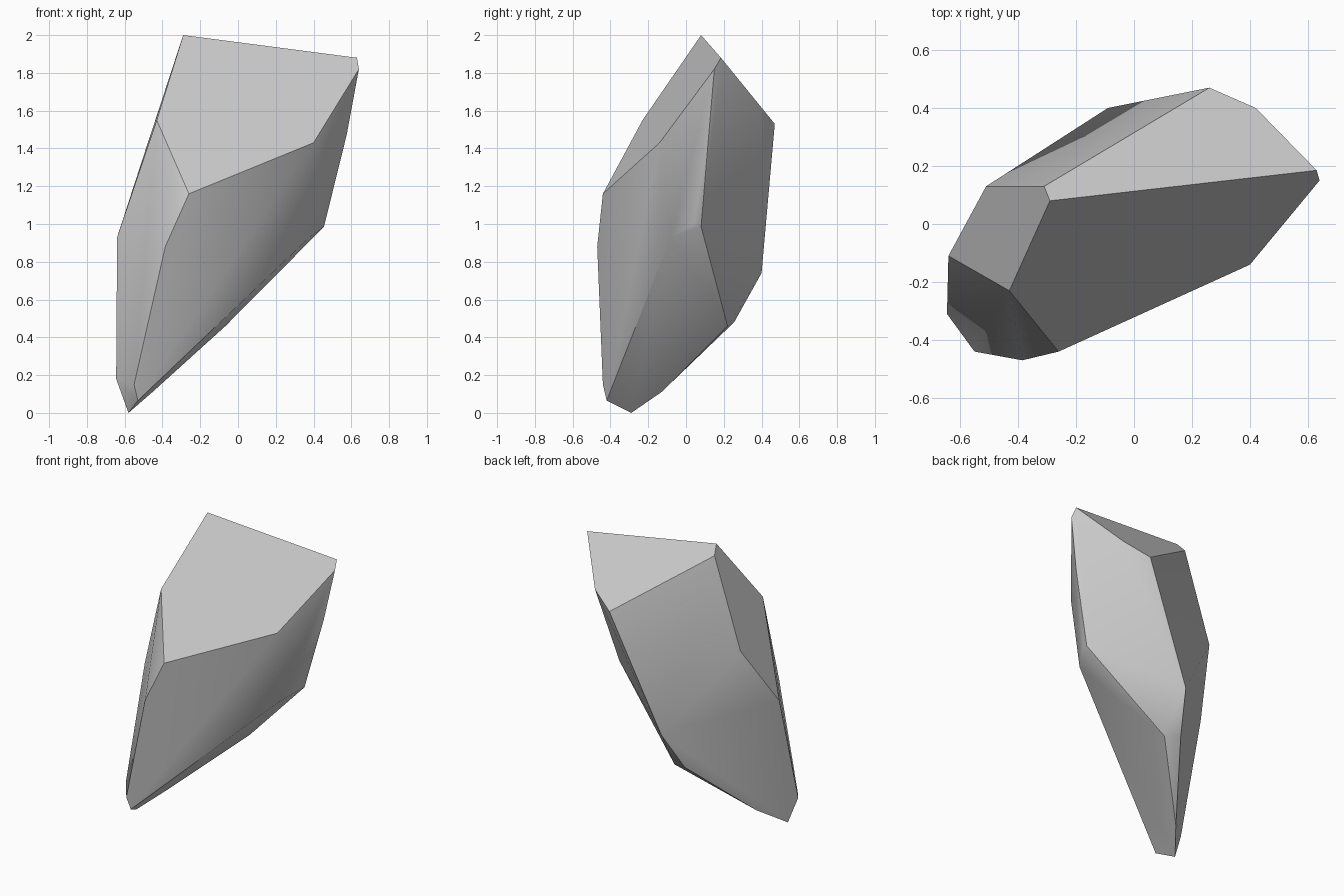
import bpy
import bmesh
import math

cube = bpy.data.objects.get("Cube")
if cube:
    bpy.data.objects.remove(cube, do_unlink=True)

# Plain grey stone
stone = bpy.data.materials.new("grey_stone")
stone.use_nodes = True
grey = (0.6, 0.6, 0.6, 1)
stone.diffuse_color = grey
stone.node_tree.nodes["Principled BSDF"].inputs["Base Color"].default_value = grey

# Corner points of the shard, grouped by region
crown = [(-.29, .08, 2), (.63, .185, 1.88), (.64, .15, 1.82),
         (-.31, .13, 1.94), (-.01, .27, 1.77), (.26, .47, 1.53), (.42, .40, 1.616)]
front_rim = [(.40, -.14, 1.43), (-.26, -.44, 1.16), (-.43, -.23, 1.55), (-.385, -.47, .88)]
right_flank = [(.575, .12, 1.47), (.38, -.08, .93), (.45, .04, 1), (.455, .08, .985)]
left_flank = [(-.51, .13, 1.33), (-.64, -.11, .93), (-.645, -.31, .18), (-.55, -.44, .15)]
back_flank = [(-.09, .40, .74), (-.17, .255, .48), (-.066, .22, .46), (.02, .18, .55)]
tip = [(-.453, -.13, .11), (-.58, -.29, 0), (-.53, -.42, .065)]

# Wrap the corners in a convex skin and merge nearly coplanar faces
bm = bmesh.new()
for point in crown + front_rim + right_flank + left_flank + back_flank + tip:
    bm.verts.new(point)
hull = bmesh.ops.convex_hull(bm, input=bm.verts[:])
loose = {v for v in hull["geom_interior"] + hull["geom_unused"]
         if isinstance(v, bmesh.types.BMVert)}
bmesh.ops.delete(bm, geom=list(loose), context="VERTS")
bmesh.ops.dissolve_limit(bm, angle_limit=math.radians(3), verts=[], edges=bm.edges[:])
bmesh.ops.recalc_face_normals(bm, faces=bm.faces[:])

mesh = bpy.data.meshes.new("rock_shard")
bm.to_mesh(mesh)
bm.free()
mesh.materials.append(stone)
rock = bpy.data.objects.new("rock_shard", mesh)
bpy.context.collection.objects.link(rock)

# Soft blends between shallow facets, crisp main ridges
bpy.context.view_layer.objects.active = rock
rock.select_set(True)
bpy.ops.object.shade_smooth_by_angle(angle=math.radians(30))
